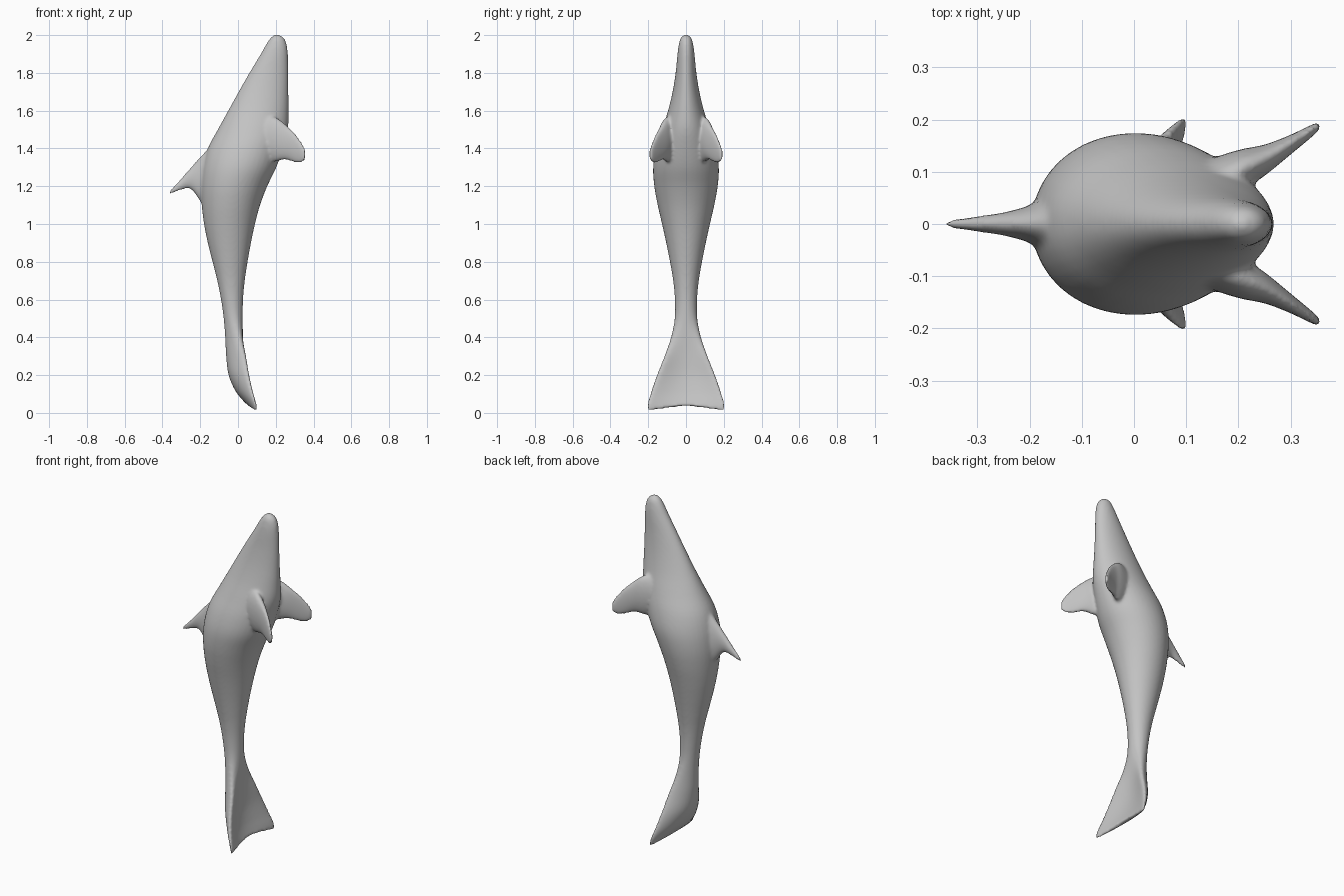
import bpy, bmesh, math

grey = bpy.data.materials.new("smooth grey")
grey.diffuse_color = (0.55, 0.55, 0.55, 1)


def spline(rows, steps=4):
    """Catmull-Rom resampling of a table of section values."""
    out = []
    for i in range(len(rows) - 1):
        p0, p1 = rows[max(i - 1, 0)], rows[i]
        p2, p3 = rows[i + 1], rows[min(i + 2, len(rows) - 1)]
        for s in range(steps):
            t = s / steps
            out.append([0.5 * (2 * b + (c - a) * t + (2 * a - 5 * b + 4 * c - d) * t * t
                               + (3 * b - a - 3 * c + d) * t ** 3)
                        for a, b, c, d in zip(p0, p1, p2, p3)])
    out.append(list(rows[-1]))
    return out


def loft(bm, rings):
    """Skin closed rings of points and cap both ends."""
    loops = [[bm.verts.new(p) for p in ring] for ring in rings]
    n = len(loops[0])
    faces = []
    for a, b in zip(loops, loops[1:]):
        for i in range(n):
            j = (i + 1) % n
            faces.append(bm.faces.new((a[i], a[j], b[j], b[i])))
    faces += [bm.faces.new(loops[0][::-1]), bm.faces.new(loops[-1])]
    bmesh.ops.recalc_face_normals(bm, faces=faces)


def angles(n):
    return [2 * math.pi * i / n for i in range(n)]


bm = bmesh.new()

# Body and flukes: z, back x, belly x, half width, forward curl of the edges, drop of the edges
body = [
    (2.003, 0.195, 0.215, 0.008, 0, 0), (1.985, 0.172, 0.243, 0.028, 0, 0),
    (1.95, 0.148, 0.258, 0.038, 0, 0), (1.9, 0.12, 0.264, 0.045, 0, 0),
    (1.8, 0.06, 0.266, 0.055, 0, 0), (1.7, 0.003, 0.267, 0.071, 0, 0),
    (1.6, -0.052, 0.268, 0.095, 0, 0), (1.5, -0.107, 0.264, 0.127, 0, 0),
    (1.4, -0.16, 0.238, 0.158, 0, 0), (1.3, -0.187, 0.203, 0.174, 0, 0),
    (1.2, -0.196, 0.155, 0.168, 0, 0), (1.1, -0.192, 0.117, 0.15, 0, 0),
    (1.0, -0.18, 0.09, 0.127, 0, 0), (0.9, -0.16, 0.069, 0.105, 0, 0),
    (0.8, -0.135, 0.051, 0.085, 0, 0), (0.7, -0.11, 0.036, 0.068, 0, 0),
    (0.6, -0.09, 0.027, 0.059, 0, 0), (0.5, -0.076, 0.025, 0.06, 0.005, 0),
    (0.4, -0.068, 0.026, 0.08, 0.025, 0), (0.3, -0.063, 0.028, 0.115, 0.05, 0),
    (0.2, -0.05, 0.035, 0.155, 0.06, 0), (0.12, -0.016, 0.052, 0.187, 0.057, 0.01),
    (0.07, 0.022, 0.068, 0.206, 0.05, 0.022), (0.038, 0.055, 0.08, 0.209, 0.035, 0.03)]
rings = []
for z, back, belly, w, curl, drop in spline(body):
    mid, half = (back + belly) / 2, (belly - back) / 2
    rings.append([(mid + half * math.cos(a) + curl * math.sin(a) ** 2, w * math.sin(a),
                   z - drop * math.sin(a) ** 2) for a in angles(40)])
loft(bm, rings)


def fin(rows, side=1):
    """Rows: x, centre y, low z, high z, half thickness."""
    rings = []
    for x, y, lo, hi, t in spline(rows):
        rings.append([(x, side * y + t * math.sin(a),
                       (lo + hi) / 2 + (hi - lo) / 2 * math.cos(a)) for a in angles(24)])
    loft(bm, rings)


# Back fin
fin([(-0.1, 0, 1.04, 1.43, 0.085), (-0.15, 0, 1.06, 1.405, 0.062),
     (-0.2, 0, 1.12, 1.355, 0.036), (-0.25, 0, 1.185, 1.3, 0.022),
     (-0.3, 0, 1.18, 1.243, 0.015), (-0.345, 0, 1.162, 1.195, 0.009),
     (-0.362, 0, 1.16, 1.178, 0.006)])

# Pair of side flippers
for side in (-1, 1):
    fin([(0.13, 0.06, 1.32, 1.58, 0.06), (0.2, 0.1, 1.33, 1.565, 0.042),
         (0.25, 0.122, 1.34, 1.53, 0.03), (0.3, 0.152, 1.325, 1.483, 0.019),
         (0.335, 0.175, 1.323, 1.435, 0.013), (0.352, 0.186, 1.335, 1.405, 0.009),
         (0.358, 0.19, 1.35, 1.39, 0.006)], side)

mesh = bpy.data.meshes.new("sea_animal_body")
bm.to_mesh(mesh)
bm.free()
mesh.materials.append(grey)
obj = bpy.data.objects.new("sea_animal_body", mesh)
bpy.context.collection.objects.link(obj)

# Fuse the parts into one skin and soften the joins
remesh = obj.modifiers.new("fuse", 'REMESH')
remesh.mode = 'VOXEL'
remesh.voxel_size = 0.008
remesh.use_smooth_shade = True
soften = obj.modifiers.new("soften", 'SMOOTH')
soften.factor = 0.5
soften.iterations = 8
